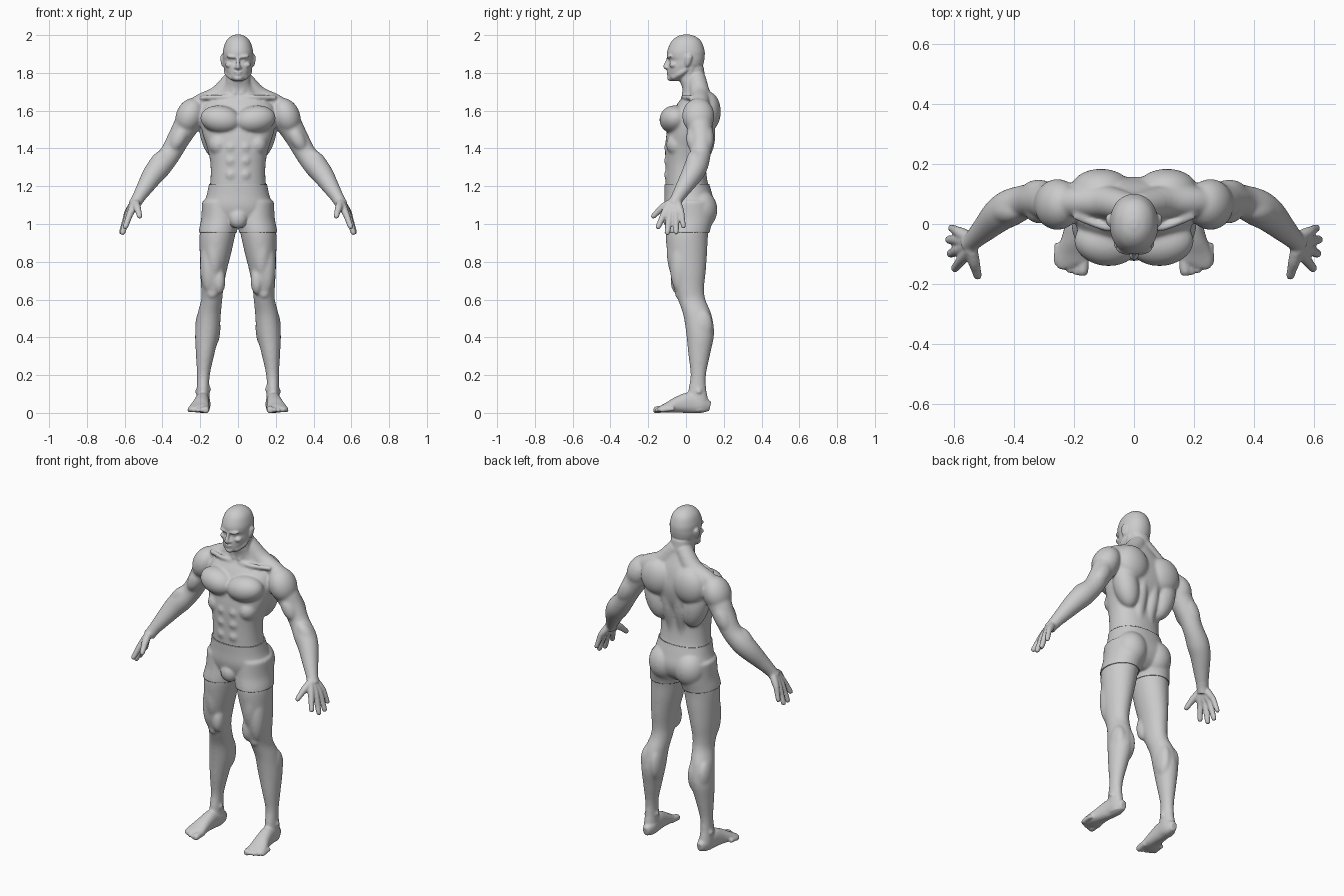
import bpy, bmesh, math
from mathutils import Vector, Matrix, Euler

bm = bmesh.new()


def spline(pts, steps=5):
    """Catmull-Rom through tuples (x, y, z, ra, rb)."""
    p = [tuple(q) if len(q) == 5 else tuple(q) + (q[3],) for q in pts]
    e = [p[0]] + p + [p[-1]]
    out = []
    for i in range(len(p) - 1):
        a, b, c, d = e[i:i + 4]
        for s in range(steps):
            t = s / steps
            out.append([0.5 * (2 * B + (C - A) * t + (2 * A - 5 * B + 4 * C - D) * t * t
                               + (3 * B - A - 3 * C + D) * t ** 3) for A, B, C, D in zip(a, b, c, d)])
    return out + [list(p[-1])]


def loft(pts, flat=False, n=2.0, sides=32):
    """Closed tube of (super)elliptical rings; flat keeps rings horizontal."""
    rows = spline(pts)
    span = Vector(rows[-1][:3]) - Vector(rows[0][:3])
    ref = Vector((0, 1, 0)) if abs(span.normalized().x) > 0.8 else Vector((1, 0, 0))
    rings = []
    for i, r in enumerate(rows):
        t = (Vector(rows[min(i + 1, len(rows) - 1)][:3]) - Vector(rows[max(i - 1, 0)][:3])).normalized()
        u, v = Vector((1, 0, 0)), Vector((0, 1, 0))
        if not flat:
            u = (ref - t * ref.dot(t)).normalized()
            v = t.cross(u)
        ring = []
        for k in range(sides):
            a = 2 * math.pi * k / sides
            c, s = math.cos(a), math.sin(a)
            cu = math.copysign(abs(c) ** (2 / n), c) * max(r[3], 0.002)
            sv = math.copysign(abs(s) ** (2 / n), s) * max(r[4], 0.002)
            ring.append(bm.verts.new(Vector(r[:3]) + u * cu + v * sv))
        rings.append(ring)
    for a, b in zip(rings, rings[1:]):
        for k in range(sides):
            j = (k + 1) % sides
            bm.faces.new((a[k], a[j], b[j], b[k]))
    bm.faces.new(rings[0])
    bm.faces.new(rings[-1])


def blob(c, r, rot=(0, 0, 0)):
    m = Matrix.Translation(c) @ Euler(rot).to_matrix().to_4x4() @ Matrix.Diagonal((*r, 1))
    bmesh.ops.create_icosphere(bm, subdivisions=4, radius=1, matrix=m)


# ---- one side: leg
loft([(.10, .02, 1.12, .085, .11), (.095, .02, 1.03, .094, .118), (.108, .005, .95, .095, .113),
      (.119, .006, .85, .084, .106), (.13, .01, .75, .07, .095), (.136, .016, .66, .059, .08),
      (.139, .03, .60, .056, .073), (.153, .06, .52, .062, .075), (.163, .075, .42, .064, .074),
      (.174, .07, .31, .049, .058), (.183, .065, .20, .034, .041), (.185, .06, .12, .033, .048),
      (.185, .065, .05, .036, .055), (.185, .065, .01, .03, .05)], flat=True)
blob((.155, -.03, .78), (.046, .055, .15))         # outer thigh
blob((.10, -.042, .70), (.034, .04, .075))         # inner thigh
blob((.125, -.052, .86), (.05, .05, .15))          # front thigh
blob((.137, -.03, .635), (.032, .03, .035))        # kneecap
blob((.128, .09, .45), (.035, .057, .10))          # inner calf
blob((.189, .085, .46), (.037, .057, .09))         # outer calf
blob((.153, .058, .125), (.012, .016, .016))       # ankle bones
blob((.216, .068, .115), (.012, .016, .016))
blob((.085, .075, 1.075), (.085, .085, .10))       # buttock
# foot and toes
loft([(.18, .128, .035, .018, .025), (.182, .085, .043, .036, .044), (.188, .02, .053, .038, .055),
      (.195, -.04, .044, .043, .044), (.203, -.09, .03, .052, .03), (.208, -.125, .022, .054, .02),
      (.206, -.14, .018, .045, .014)], n=2.3)
for i in range(5):
    x, y = .168 + .021 * i, -.138 + .0022 * i * i
    r = .019 if i == 0 else .0125
    loft([(x, y + .04, .022, r), (x + .002, y, .019, r), (x + .003, y - .022, .015, r * .95),
          (x + .003, y - .034, .014, r * .6)])

# ---- one side: arm
loft([(.2, .06, 1.59, .06), (.26, .07, 1.54, .068), (.315, .08, 1.45, .06), (.36, .075, 1.37, .056),
      (.41, .055, 1.31, .062), (.45, .03, 1.26, .057), (.495, -.014, 1.19, .044),
      (.53, -.048, 1.135, .034), (.55, -.066, 1.10, .032)])
blob((.255, .065, 1.572), (.073, .085, .098), (0, -.4, 0))     # deltoid
blob((.312, .045, 1.455), (.042, .044, .08), (0, -.5, 0))      # biceps
blob((.318, .108, 1.455), (.045, .04, .09), (0, -.5, 0))       # triceps
blob((.425, .045, 1.325), (.043, .045, .08), (0, -.65, 0))     # forearm top
# hand: each finger runs from the wrist through its knuckle
for base, kn, tip, r in [((.545, -.085, 1.11), (.573, -.118, 1.05), (.60, -.152, .975), .0155),
                         ((.55, -.07, 1.11), (.583, -.086, 1.045), (.614, -.10, .943), .016),
                         ((.552, -.058, 1.11), (.588, -.054, 1.045), (.62, -.052, .946), .0155),
                         ((.552, -.045, 1.11), (.588, -.024, 1.055), (.611, -.012, .978), .014)]:
    b, k, t = Vector(base), Vector(kn), Vector(tip)
    loft([(*b, .021), (*b.lerp(k, .6), .020), (*k, r + .002), (*k.lerp(t, .5), r),
          (*k.lerp(t, .88), r * .88), (*t, r * .5)], sides=20)
loft([(.542, -.08, 1.115, .02), (.534, -.122, 1.088, .02), (.526, -.152, 1.062, .016),
      (.521, -.172, 1.042, .014), (.519, -.181, 1.033, .008)], sides=20)

# ---- one side: trunk muscles
blob((.092, -.062, 1.553), (.108, .078, .074), (0, -.15, .12))  # pectoral
blob((.13, .085, 1.47), (.07, .07, .14), (0, .25, 0))           # lat
blob((.11, .118, 1.595), (.10, .066, .105))                     # shoulder blade
blob((.10, -.045, 1.42), (.056, .06, .06))                      # ribs
for z in (1.26, 1.335, 1.405):
    blob((.036, -.09, z), (.034, .026, .034))                   # abdominals
loft([(.035, .075, 1.22, .03), (.035, .075, 1.31, .034), (.04, .1, 1.42, .038), (.04, .12, 1.52, .03)])
loft([(.02, .055, 1.775, .048), (.10, .075, 1.682, .054), (.19, .075, 1.642, .05), (.25, .07, 1.61, .045)])
loft([(.02, -.012, 1.672, .013), (.10, -.01, 1.672, .013), (.2, .03, 1.668, .014)])   # collarbone
loft([(.055, .03, 1.83, .016), (.04, .008, 1.76, .016), (.016, -.012, 1.685, .013)])  # neck cord

# ---- one side: face
blob((.032, -.087, 1.886), (.03, .015, .010), (0, -.1, .25))    # brow
blob((.031, -.074, 1.866), (.014, .013, .011))                  # eye
blob((.046, -.066, 1.842), (.022, .022, .016))                  # cheek
blob((.011, -.1, 1.828), (.008, .011, .008))                    # nostril
loft([(.058, .005, 1.825, .017), (.054, -.03, 1.798, .017), (.028, -.07, 1.775, .016)])  # jaw
loft([(.08, .006, 1.835, .006, .008), (.083, .01, 1.86, .009, .017),
      (.085, .016, 1.885, .009, .018), (.083, .016, 1.897, .004, .008)], flat=True)      # ear

# ---- mirror to the other side
dup = bmesh.ops.duplicate(bm, geom=bm.verts[:] + bm.edges[:] + bm.faces[:])
for v in dup["geom"]:
    if isinstance(v, bmesh.types.BMVert):
        v.co.x *= -1

# ---- centre: trunk with neck, skull, nose, lips, chin
loft([(0, .015, .99, .05, .07), (0, .02, 1.03, .15, .11), (0, .02, 1.09, .175, .128),
      (0, .012, 1.16, .158, .12), (0, .002, 1.23, .146, .111), (0, -.002, 1.32, .146, .107),
      (0, .002, 1.40, .162, .112), (0, .02, 1.48, .188, .123), (0, .035, 1.56, .20, .122),
      (0, .05, 1.63, .185, .10), (0, .06, 1.68, .12, .077), (0, .05, 1.72, .082, .07),
      (0, .036, 1.76, .066, .068), (0, .028, 1.83, .062, .066)], flat=True, n=2.25, sides=64)
blob((0, -.082, 1.03), (.045, .036, .05))
loft([(0, .002, 2.003, .012, .015), (0, .002, 1.992, .04, .05), (0, .002, 1.965, .065, .08),
      (0, 0, 1.92, .079, .098), (0, 0, 1.888, .08, .099), (0, .004, 1.865, .079, .092),
      (0, -.004, 1.835, .075, .091), (0, -.02, 1.80, .064, .075), (0, -.042, 1.772, .045, .05),
      (0, -.055, 1.758, .025, .028)], flat=True, n=2.15, sides=64)
loft([(0, -.092, 1.885, .009), (0, -.1, 1.86, .009), (0, -.109, 1.833, .012), (0, -.1, 1.824, .008)])
blob((0, -.09, 1.804), (.023, .014, .005))
blob((0, -.088, 1.793), (.019, .014, .006))
blob((0, -.082, 1.772), (.024, .018, .015))


def bake(ob):
    dg = bpy.context.evaluated_depsgraph_get()
    me = bpy.data.meshes.new_from_object(ob.evaluated_get(dg))
    ob.modifiers.clear()
    ob.data = me


def add_object(name, mesh_bm):
    me = bpy.data.meshes.new(name)
    mesh_bm.to_mesh(me)
    mesh_bm.free()
    ob = bpy.data.objects.new(name, me)
    bpy.context.collection.objects.link(ob)
    return ob


# ---- fuse everything into one skin
bmesh.ops.recalc_face_normals(bm, faces=bm.faces[:])
body = add_object("body", bm)
rem = body.modifiers.new("fuse", 'REMESH')
rem.mode = 'VOXEL'
rem.voxel_size = .0055
bake(body)
# soften trunk and limbs strongly; face, hands and feet only a little
soft = [v.index for v in body.data.vertices
        if .11 < v.co.z < 1.75 and not (abs(v.co.x) > .47 and v.co.z < 1.125)]
body.vertex_groups.new(name="soft").add(soft, 1.0, 'REPLACE')
for group, count in (("soft", 22), ("", 3)):
    sm = body.modifiers.new("soften", 'SMOOTH')
    sm.factor, sm.iterations, sm.vertex_group = .5, count, group
bake(body)
for v in body.data.vertices:                       # flat soles
    v.co.z = max(v.co.z, 0)
for p in body.data.polygons:
    p.use_smooth = True

# ---- shorts: hip part of the skin, cut straight and thickened
sb = bmesh.new()
sb.from_mesh(body.data)
bmesh.ops.delete(sb, geom=[v for v in sb.verts if abs(v.co.x) > .4], context='VERTS')
for z, up in ((1.21, 1), (.955, -1)):
    bmesh.ops.bisect_plane(sb, geom=sb.verts[:] + sb.edges[:] + sb.faces[:], plane_co=(0, 0, z),
                           plane_no=(0, 0, up), clear_outer=True)
shorts = add_object("shorts", sb)
sol = shorts.modifiers.new("cloth", 'SOLIDIFY')
sol.thickness, sol.offset = .006, 1
